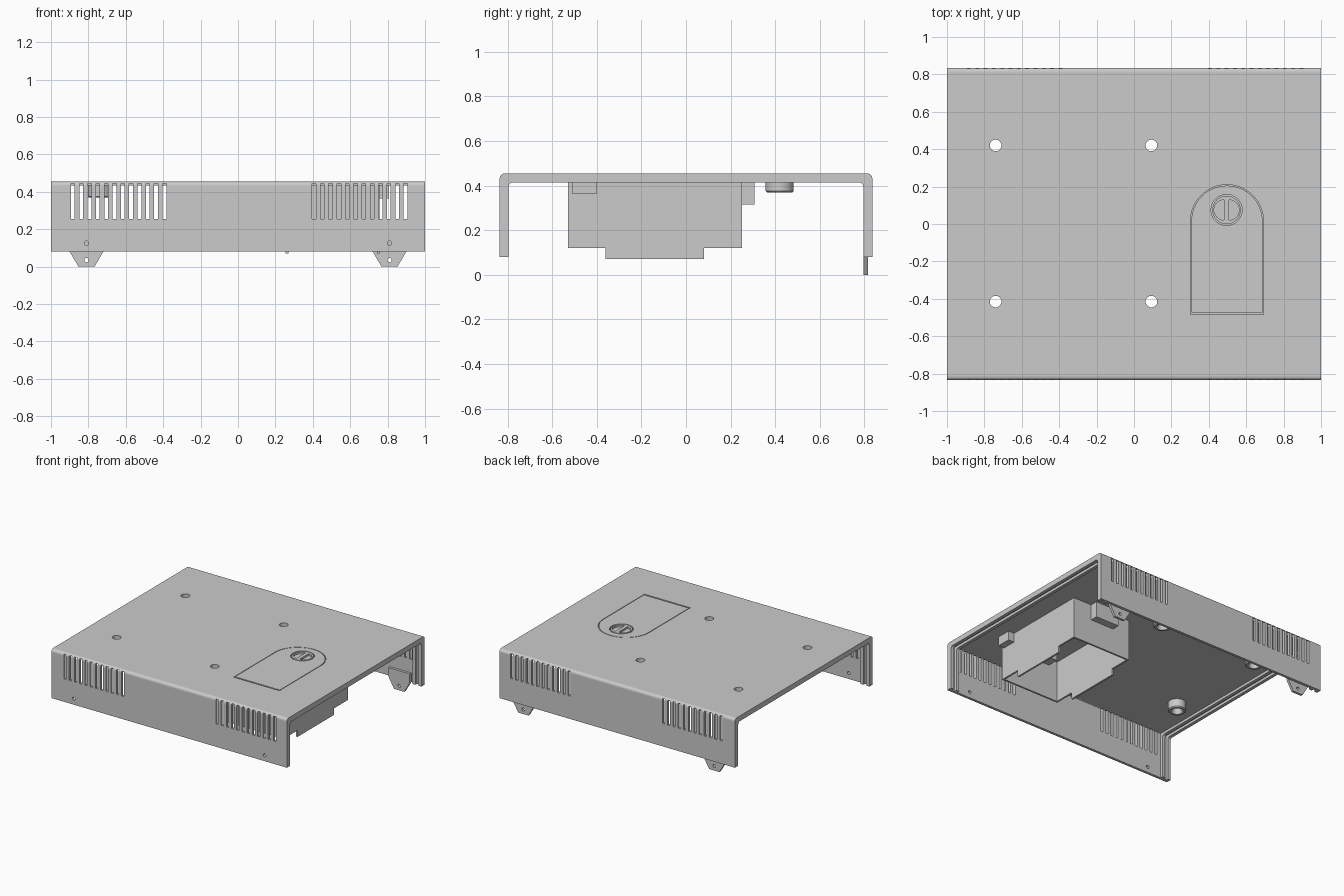
import bpy, bmesh
from math import sin, cos, pi

if "Cube" in bpy.data.objects:
    bpy.data.objects.remove(bpy.data.objects["Cube"])

# Single painted-metal grey
LEVEL = 0.6
grey = bpy.data.materials.new("light grey")
grey.use_nodes = True
grey.diffuse_color = (LEVEL, LEVEL, LEVEL, 1)
grey.node_tree.nodes["Principled BSDF"].inputs["Base Color"].default_value = grey.diffuse_color


def finish(bm, name):
    bmesh.ops.recalc_face_normals(bm, faces=bm.faces)
    mesh = bpy.data.meshes.new(name)
    bm.to_mesh(mesh)
    bm.free()
    mesh.materials.append(grey)
    obj = bpy.data.objects.new(name, mesh)
    bpy.context.scene.collection.objects.link(obj)
    return obj


def loft(bm, rings, closed=False):
    """Skin equal-length rings; cap the ends, or join last to first."""
    loops = [[bm.verts.new(p) for p in ring] for ring in rings]
    pairs = list(zip(loops, loops[1:])) + ([(loops[-1], loops[0])] if closed else [])
    n = len(loops[0])
    for a, b in pairs:
        for i in range(n):
            j = (i + 1) % n
            bm.faces.new((a[i], a[j], b[j], b[i]))
    if not closed:
        bm.faces.new(loops[0])
        bm.faces.new(loops[-1])


def box(bm, x, y, z):
    loft(bm, [[(x[0], y[0], h), (x[1], y[0], h), (x[1], y[1], h), (x[0], y[1], h)] for h in z])


def circle(r, cx=0, cy=0, start=0, sweep=2 * pi, n=32):
    return [(cx + r * cos(start + sweep * i / n), cy + r * sin(start + sweep * i / n))
            for i in range(n if sweep == 2 * pi else n + 1)]


def prism(bm, outline, z):
    loft(bm, [[(x, y, h) for x, y in outline] for h in z])


def ring_prism(bm, outer, inner, z):
    at = lambda pts, h: [(x, y, h) for x, y in pts]
    loft(bm, [at(outer, z[0]), at(outer, z[1]), at(inner, z[1]), at(inner, z[0])], closed=True)


def cut(obj, cutter):
    """Apply a boolean difference and drop the cutter."""
    cutter.hide_render = True
    mod = obj.modifiers.new("cut", 'BOOLEAN')
    mod.object, mod.operation, mod.solver = cutter, 'DIFFERENCE', 'EXACT'
    graph = bpy.context.evaluated_depsgraph_get()
    mesh = bpy.data.meshes.new_from_object(obj.evaluated_get(graph))
    obj.modifiers.clear()
    obj.data = mesh
    bpy.data.objects.remove(cutter)


BOTTOM, TOP, SIDE, SHEET = 0.08, 0.455, 0.835, 0.02
UNDER = TOP - SHEET


def arch(inset, radius):
    """Half of the cover outline mirrored into an open arch, front to back."""
    c = (SIDE - inset - radius, TOP - inset - radius)
    half = [(SIDE - inset, BOTTOM)] + circle(radius, *c, sweep=pi / 2, n=5)
    return [(-y, z) for y, z in half] + half[::-1]


def channel(bm, x, outer, inner):
    section = outer + inner[::-1]
    loft(bm, [[(h, y, z) for y, z in section] for h in x])


# Folded sheet cover
bm = bmesh.new()
channel(bm, (-1, 1), arch(0, 0.022), arch(SHEET, 0.008))
cover = finish(bm, "cover")

# Vents and screw holes
bm = bmesh.new()
for s in (-1, 1):
    wall = sorted((s * 0.81, s * 0.86))
    for first in (-0.893, 0.396):
        for i in range(12):
            x = first + i * 0.0445
            box(bm, (x, x + 0.02), wall, (0.255, 0.445))
    loft(bm, [[(s * 0.81 + x, y, 0.125 + z) for x, z in circle(0.012, n=16)]
              for y in (-0.86, -0.8)])
screws = [(x, y) for x in (-0.74, 0.093) for y in (-0.415, 0.42)]
for x, y in screws:
    prism(bm, circle(0.031, x, y), (0.42, 0.5))
cut(cover, finish(bm, "hole_cutter"))

# Lid seam and lock grooves
GROOVE = (TOP - 0.014, TOP + 0.02)


def lid_outline(r, base):
    return [(0.497 - r, base), (0.497 + r, base)] + circle(r, 0.497, 0.015, sweep=pi)


bm = bmesh.new()
ring_prism(bm, lid_outline(0.195, -0.485), lid_outline(0.19, -0.474), GROOVE)
lock = (0.495, 0.075)
ring_prism(bm, circle(0.083, *lock), circle(0.076, *lock), GROOVE)
for s in (-1, 1):
    prism(bm, circle(0.054, lock[0] + s * 0.013, lock[1], -s * pi / 2, pi, 20), GROOVE)
cut(cover, finish(bm, "seam_cutter"))

# Rails lining both open ends
for side, s in (("left", 1), ("right", -1)):
    bm = bmesh.new()
    for x in (0.925, 0.975):
        channel(bm, (s * x, s * (x + 0.025)), arch(SHEET, 0.008), arch(0.04, 0.02))
    finish(bm, side + "_end_rails")

# Tapered mounting tabs inside the back wall
for side, s in (("left", 1), ("right", -1)):
    half = [(0.043, 0), (0.09, 0.08), (0.09, 0.15)]
    outline = half + [(-x, z) for x, z in half[::-1]]
    bm = bmesh.new()
    loft(bm, [[(s * 0.81 + x, y, z) for x, z in outline] for y in (0.796, 0.815)])
    tab = finish(bm, side + "_mounting_tab")
    bm = bmesh.new()
    loft(bm, [[(s * 0.81 + x, y, 0.035 + z) for x, z in circle(0.012, n=16)]
              for y in (0.76, 0.86)])
    cut(tab, finish(bm, "tab_cutter"))

# Round bosses below the screw holes
for i, (x, y) in enumerate(screws):
    bm = bmesh.new()
    profile = [(0.063, UNDER), (0.063, 0.376), (0.056, 0.369),
               (0.042, 0.369), (0.031, 0.39), (0.031, UNDER)]
    loft(bm, [[(px, py, z) for px, py in circle(r, x, y)] for r, z in profile], closed=True)
    boss = finish(bm, f"screw_boss_{i + 1}")
    bpy.ops.object.select_all(action='DESELECT')
    boss.select_set(True)
    bpy.context.view_layer.objects.active = boss
    bpy.ops.object.shade_smooth_by_angle()

# Compartment walls, open underneath, with deeper skirts on two sides
X, Y, WALL = (0.255, 0.757), (-0.53, 0.25), 0.014


def rectangle(inset):
    x0, x1, y0, y1 = X[0] + inset, X[1] - inset, Y[0] + inset, Y[1] - inset
    return [(x0, y0), (x1, y0), (x1, y1), (x0, y1)]


bm = bmesh.new()
ring_prism(bm, rectangle(0), rectangle(WALL), (0.12, UNDER))
finish(bm, "compartment_walls")
bm = bmesh.new()
for x in (X[0], X[1] - WALL):
    box(bm, (x, x + WALL), (-0.36, 0.08), (0.07, 0.12))
finish(bm, "compartment_skirts")

# Lid hinge, side clips and latch housing
bm = bmesh.new()
box(bm, (0.34, 0.42), (Y[0] + WALL, -0.43), (0.385, UNDER))
finish(bm, "lid_hinge")
bm = bmesh.new()
for x in ((X[0] - 0.05, X[0]), (X[1], X[1] + 0.05)):
    box(bm, x, (-0.51, -0.4), (0.365, UNDER))
finish(bm, "side_clips")
bm = bmesh.new()
box(bm, (0.4, 0.6), (Y[1], 0.308), (0.315, UNDER))
finish(bm, "latch_housing")
